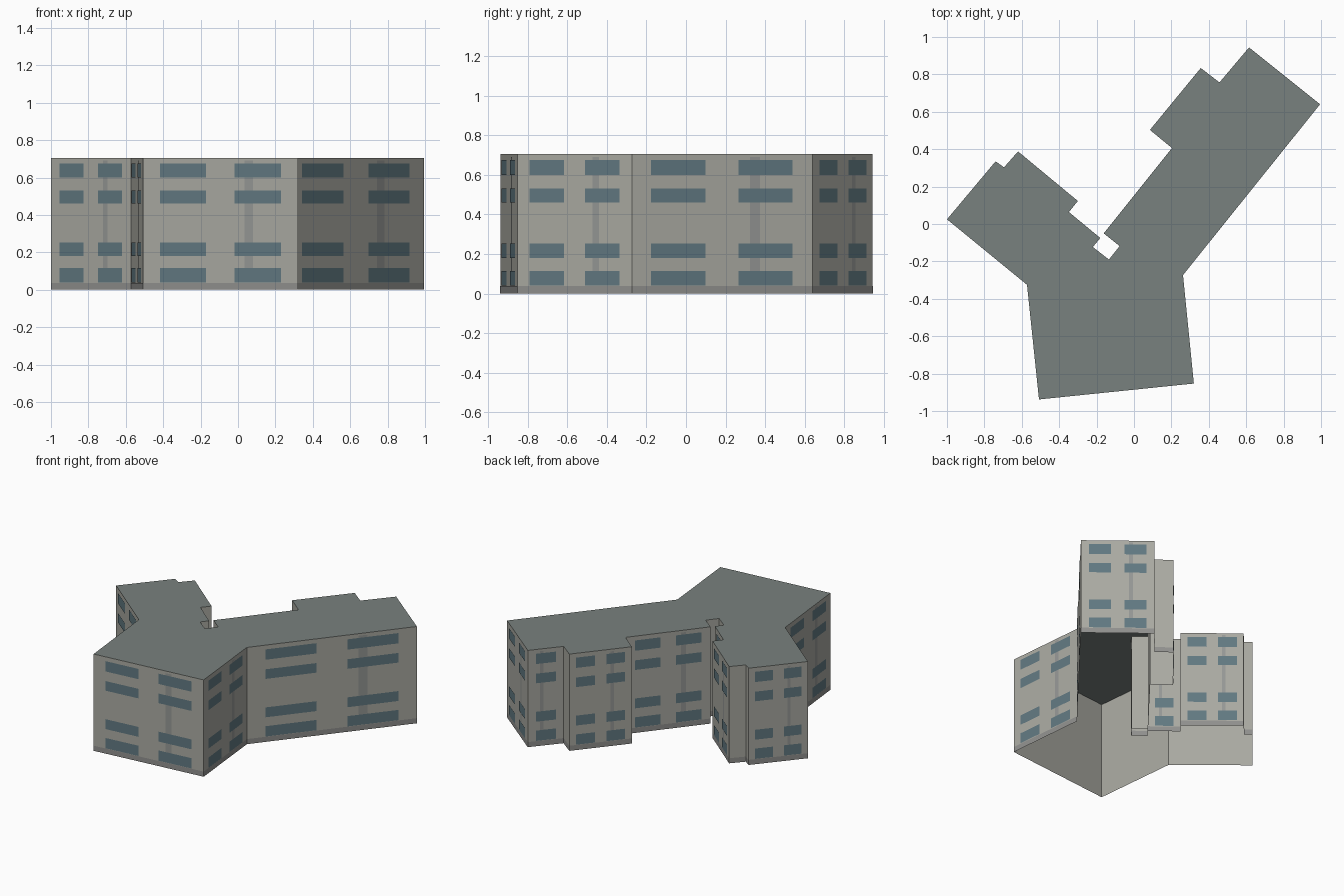
import bpy
from mathutils import Vector

if "Cube" in bpy.data.objects:
    bpy.data.objects.remove(bpy.data.objects["Cube"])

HEIGHT = 0.705
# Building footprint, counter-clockwise from the west corner
PLAN = [(-1, .025), (-.572, -.325), (-.508, -.938), (.32, -.853), (.262, -.273),
        (.995, .64), (.615, .944), (.457, .757), (.357, .834), (.085, .503),
        (.203, .406), (-.162, -.05), (-.077, -.118), (-.134, -.19), (-.22, -.123),
        (-.18, -.075), (-.348, .064), (-.30, .123), (-.62, .388), (-.695, .303),
        (-.74, .335)]
WALLS = [(Vector((*a, 0)), Vector((*b, 0))) for a, b in zip(PLAN, PLAN[1:] + PLAN[:1])]


def material(name, rgb):
    m = bpy.data.materials.new(name)
    m.diffuse_color = (*rgb, 1)
    m.use_nodes = True
    m.node_tree.nodes["Principled BSDF"].inputs["Base Color"].default_value = m.diffuse_color
    return m


def build(name, polys, mat):
    verts, faces = [], []
    for poly in polys:
        faces.append(range(len(verts), len(verts) + len(poly)))
        verts += poly
    mesh = bpy.data.meshes.new(name)
    mesh.from_pydata(verts, [], [list(f) for f in faces])
    mesh.materials.append(mat)
    ob = bpy.data.objects.new(name, mesh)
    bpy.context.collection.objects.link(ob)
    return ob


def panel(wall, u0, u1, z0, z1, offset=0.0):
    """Rectangle on a wall, u running 0..1 left to right seen from outside."""
    a, b = wall
    d = b - a
    out = Vector((d.y, -d.x, 0)).normalized() * offset
    p, q = a + d * u0 + out, a + d * u1 + out
    return [p + Vector((0, 0, z0)), q + Vector((0, 0, z0)),
            q + Vector((0, 0, z1)), p + Vector((0, 0, z1))]


wall_mat = material("wall_plaster", (.40, .40, .36))
roof_mat = material("roof_felt", (.19, .22, .21))
glass_mat = material("window_glass", (.12, .19, .22))
strip_mat = material("wall_strip", (.30, .31, .30))
base_mat = material("base_course", (.28, .28, .27))

# Open-bottomed shell: walls and flat roof
build("outer_walls", [panel(w, 0, 1, 0, HEIGHT) for w in WALLS], wall_mat)
build("flat_roof", [[Vector((x, y, HEIGHT)) for x, y in PLAN]], roof_mat)

# Darker course round the foot of the walls
build("base_course", [panel(w, 0, 1, 0, .037, .001) for w in WALLS], base_mat)

# Windows in four rows; two columns on long walls, one on short ones
ROWS = [(.04, .115), (.18, .252), (.46, .53), (.60, .675)]
windows, strips = [], []
for w in WALLS:
    length = (w[1] - w[0]).length
    if length < .2:
        continue
    if length > .3:
        columns, strip = [(.108, .408), (.592, .892)], (.655, .71)
    else:
        columns, strip = [(.22, .78)], (.34, .44)
    windows += [panel(w, *c, *r, .003) for c in columns for r in ROWS]
    strips.append(panel(w, *strip, .11, .69, .0015))
build("windows", windows, glass_mat)
build("wall_strips", strips, strip_mat)
